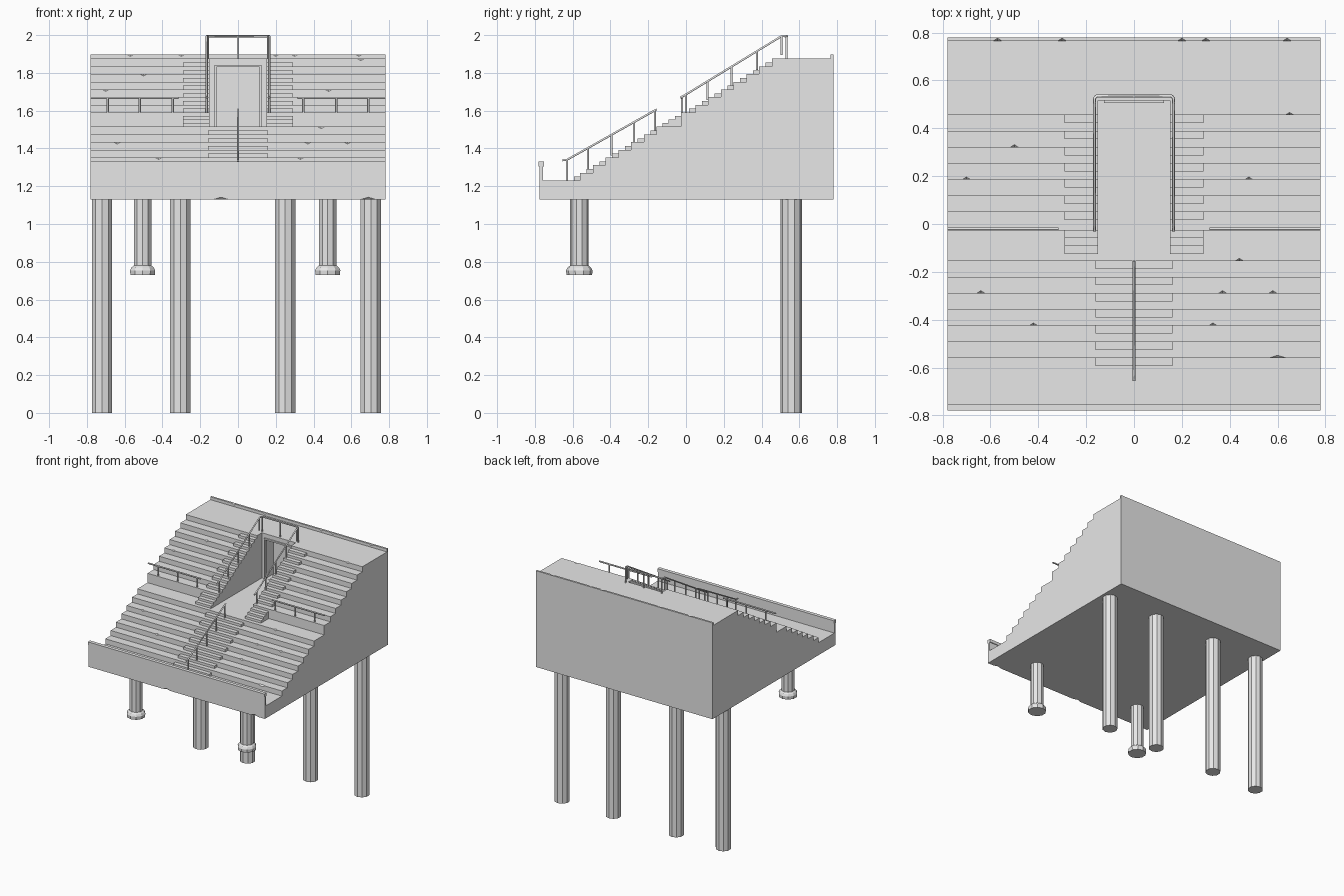
import bpy, bmesh
from mathutils import Matrix, Vector

cube = bpy.data.objects.get("Cube")
if cube:
    bpy.data.objects.remove(cube, do_unlink=True)

concrete = bpy.data.materials.new("light_grey_concrete")
concrete.use_nodes = True
GREY = (0.8, 0.8, 0.8, 1)
concrete.diffuse_color = GREY
concrete.node_tree.nodes["Principled BSDF"].inputs["Base Color"].default_value = GREY

# Main levels and tier spacing
HALF = 0.78
BASE, FLOOR, WALK, UPPER, TOP = 1.13, 1.23, 1.515, 1.59, 1.875
RUN, HALF_RUN, TIERS = 0.0675, 0.033, 7
RISE = (WALK - FLOOR) / TIERS
LOW_Y, MID_Y, HIGH_Y = -0.56, -0.027, 0.05


def finish(name, bm):
    bmesh.ops.recalc_face_normals(bm, faces=bm.faces[:])
    mesh = bpy.data.meshes.new(name)
    bm.to_mesh(mesh)
    bm.free()
    mesh.materials.append(concrete)
    obj = bpy.data.objects.new(name, mesh)
    bpy.context.collection.objects.link(obj)
    return obj


def add_box(bm, lo, hi):
    lo, hi = Vector(lo), Vector(hi)
    matrix = Matrix.Translation((lo + hi) / 2) @ Matrix.Diagonal((*(hi - lo), 1))
    bmesh.ops.create_cube(bm, size=1, matrix=matrix)


def boxes(name, spans):
    bm = bmesh.new()
    for lo, hi in spans:
        add_box(bm, lo, hi)
    return finish(name, bm)


def cut(obj, cutter):
    cutter.hide_render = True
    mod = obj.modifiers.new("cut", 'BOOLEAN')
    mod.operation, mod.solver, mod.object = 'DIFFERENCE', 'EXACT', cutter
    bpy.context.view_layer.update()
    graph = bpy.context.evaluated_depsgraph_get()
    mesh = bpy.data.meshes.new_from_object(obj.evaluated_get(graph))
    obj.modifiers.clear()
    obj.data = mesh
    bpy.data.objects.remove(cutter, do_unlink=True)


# Stand body: stepped side profile extruded across the width
profile = [(-0.775, BASE), (-0.775, 1.305), (-HALF, 1.305), (-HALF, 1.33),
           (-0.752, 1.33), (-0.752, 1.305), (-0.758, 1.305), (-0.758, FLOOR)]
for start, level in ((LOW_Y, FLOOR), (HIGH_Y, UPPER)):
    if level == UPPER:
        profile += [(MID_Y, WALK), (MID_Y, UPPER)]
    for i in range(TIERS):
        y = start + i * RUN
        profile += [(y, level + i * RISE), (y, level + (i + 1) * RISE)]
profile += [(0.765, TOP), (0.765, 1.898), (HALF, 1.898), (HALF, BASE)]

bm = bmesh.new()
side = bm.faces.new([bm.verts.new((-HALF, y, z)) for y, z in profile])
swept = bmesh.ops.extrude_face_region(bm, geom=[side])
bmesh.ops.translate(bm, vec=(2 * HALF, 0, 0),
                    verts=[v for v in swept["geom"] if isinstance(v, bmesh.types.BMVert)])
body = finish("stand_body", bm)

# Entrance well and the doorway behind it
cut(body, boxes("well_cutter", [((-0.15, -0.15, WALK - 0.001), (0.15, 0.515, 2.2))]))
cut(body, boxes("door_cutter", [((-0.12, 0.45, WALK), (0.12, 0.62, 1.835))]))

# Chipped edges: (x, tier index) on each flight, plus rims
chips = []
for x, i in ((0.6, 0), (-0.42, 2), (0.33, 2), (-0.64, 4), (0.37, 4), (0.58, 4), (0.44, 6)):
    chips.append((x, LOW_Y + i * RUN, FLOOR + (i + 1) * RISE))
for x, i in ((-0.7, 2), (0.48, 2), (-0.5, 4), (0.65, 6)):
    chips.append((x, HIGH_Y + i * RUN, UPPER + (i + 1) * RISE))
chips += [(x, 0.765, 1.898) for x in (-0.57, -0.3, 0.2, 0.3, 0.64)]
chips += [(x, -0.775, BASE) for x in (-0.09, 0.69)]
bm = bmesh.new()
for k, (x, y, z) in enumerate(chips):
    width = 0.04 if z == BASE or k == 0 else 0.02
    bmesh.ops.create_uvsphere(bm, u_segments=4, v_segments=2, radius=1,
                              matrix=Matrix.Translation((x, y - 0.0007, z + 0.0006))
                              @ Matrix.Diagonal((width, 0.013, 0.012, 1)))
cut(body, finish("chip_cutter", bm))

# Door frame
boxes("door_frame", [((-0.125, 0.505, WALK), (-0.114, 0.53, 1.842)),
                     ((0.114, 0.505, WALK), (0.125, 0.53, 1.842)),
                     ((-0.114, 0.505, 1.83), (0.114, 0.53, 1.842))])


# Aisle half steps
def half_steps(name, x0, x1, start, level):
    spans = []
    for i in range(TIERS):
        y, z = start + i * RUN, level + i * RISE
        spans.append(((x0, y - HALF_RUN, z - 0.01), (x1, y + 0.005, z + RISE / 2)))
    return boxes(name, spans)


half_steps("lower_aisle_steps", -0.16, 0.16, LOW_Y, FLOOR)
for label, x0, x1 in (("right", -0.29, -0.15), ("left", 0.15, 0.29)):
    half_steps(label + "_upper_aisle_steps", x0, x1, HIGH_Y, UPPER)
    boxes(label + "_walkway_steps",
          [((x0, -0.125 + HALF_RUN * i, WALK - 0.01),
            (x1, MID_Y + 0.005, WALK + (UPPER - WALK) * (i + 1) / 4)) for i in range(3)])


# Handrails: round tubes along paths
def tubes(name, paths, radius=0.006):
    curve = bpy.data.curves.new(name, 'CURVE')
    curve.dimensions = '3D'
    curve.bevel_depth, curve.bevel_resolution = radius, 1
    curve.use_fill_caps = True
    for path in paths:
        spline = curve.splines.new('POLY')
        spline.points.add(len(path) - 1)
        for point, co in zip(spline.points, path):
            point.co = (*co, 1)
    curve.materials.append(concrete)
    obj = bpy.data.objects.new(name, curve)
    bpy.context.collection.objects.link(obj)


def post(x, y, top, height):
    return [(x, y, top), (x, y, top - height)]


def along(y, y0, z0, y1, z1):
    return z0 + (z1 - z0) * (y - y0) / (y1 - y0)


# Centre rail on the lower aisle
slope = (-0.63, 1.34, -0.155, 1.607)
rail = [[(0, -0.655, 1.337), (0, -0.63, 1.34), (0, -0.155, 1.607)]]
rail += [post(0, y, along(y, *slope), 0.11) for y in (-0.63, -0.52, -0.395, -0.275, -0.165)]
tubes("centre_handrail", rail)

# Guard rail around the entrance well
slope = (-0.01, 1.68, 0.505, 1.994)
rail = [[(-0.165, -0.03, 1.67), (-0.165, -0.01, 1.68), (-0.165, 0.505, 1.994),
         (-0.165, 0.525, 1.994), (-0.155, 0.535, 1.994), (0.155, 0.535, 1.994),
         (0.165, 0.525, 1.994), (0.165, 0.505, 1.994), (0.165, -0.01, 1.68),
         (0.165, -0.03, 1.67)]]
for x in (-0.165, 0.165):
    rail += [post(x, y, along(y, *slope), 0.1) for y in (0, 0.115, 0.24, 0.375, 0.505)]
rail += [post(x, 0.533, 1.994, 0.12) for x in (-0.16, 0, 0.16)]
tubes("well_guard_rail", rail)

# Rails along the front of the upper tiers
for label, side in (("right", -1), ("left", 1)):
    rail = [[(side * 0.315, -0.02, 1.668), (side * HALF, -0.02, 1.668)]]
    rail += [post(side * x, -0.02, 1.668, 0.08) for x in (0.345, 0.52, 0.69)]
    tubes(label + "_walkway_rail", rail)


# Supports: stacked rings from (radius, height) pairs
def column(name, x, y, rings, sides=10):
    bm = bmesh.new()
    for (r0, z0), (r1, z1) in zip(rings, rings[1:]):
        bmesh.ops.create_cone(bm, cap_ends=True, segments=sides, radius1=r0, radius2=r1,
                              depth=z1 - z0, matrix=Matrix.Translation((x, y, (z0 + z1) / 2)))
    finish(name, bm)


for i, x in enumerate((-0.72, -0.305, 0.25, 0.703)):
    column(f"back_column_{i + 1}", x, 0.558, [(0.057, 0), (0.057, BASE + 0.01)])
for label, x in (("right", -0.505), ("left", 0.475)):
    column(label + "_front_column", x, -0.565,
           [(0.068, 0.73), (0.07, 0.755), (0.062, 0.77), (0.049, 0.78), (0.049, BASE + 0.01)])
